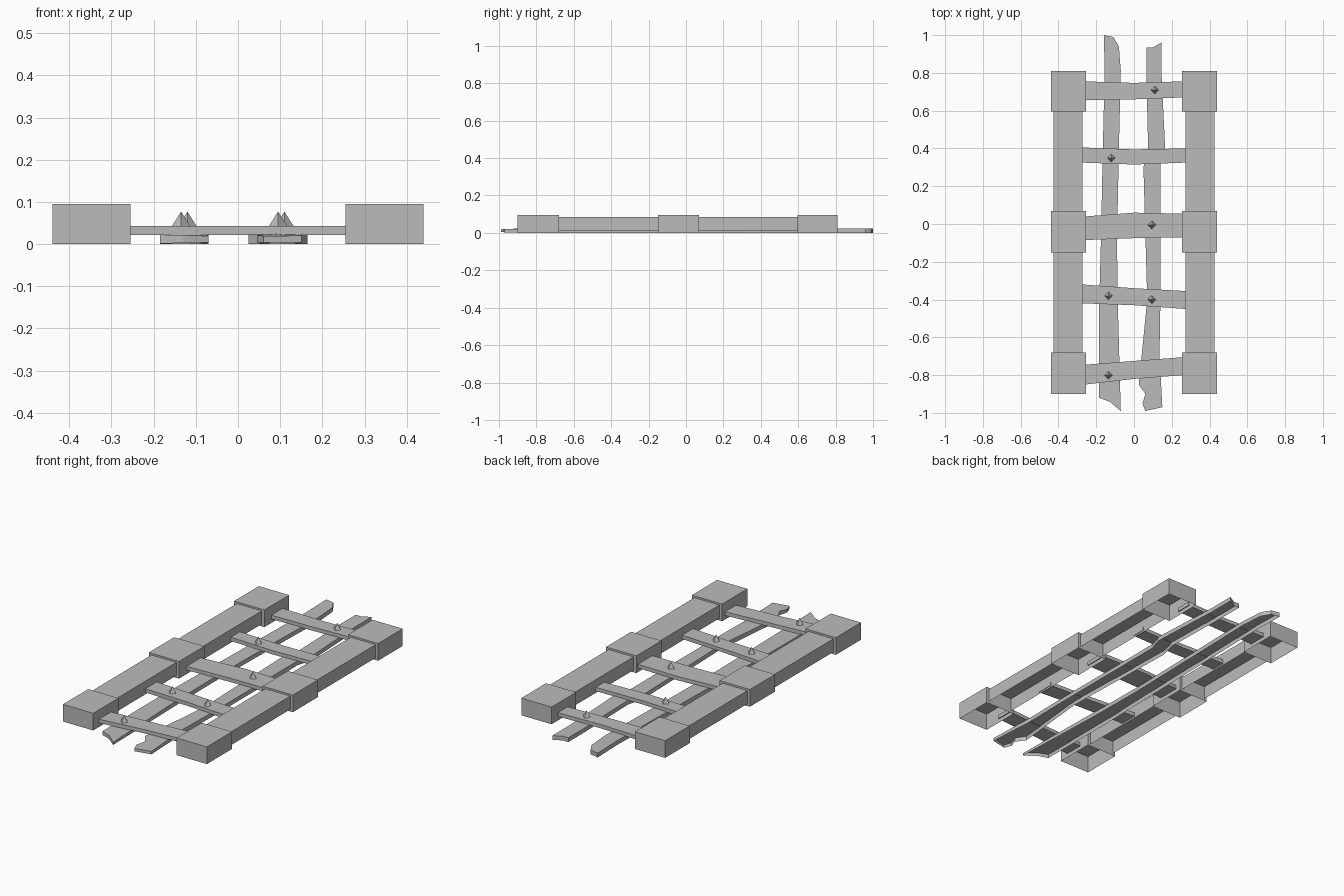
import bpy, bmesh

cube = bpy.data.objects.get("Cube")
if cube:
    bpy.data.objects.remove(cube, do_unlink=True)

grey = bpy.data.materials.new("plain grey")
grey.use_nodes = True
colour = (0.5, 0.5, 0.5, 1)
grey.diffuse_color = colour
grey.node_tree.nodes["Principled BSDF"].inputs["Base Color"].default_value = colour


def finish(name, bm):
    mesh = bpy.data.meshes.new(name)
    bm.to_mesh(mesh)
    bm.free()
    mesh.materials.append(grey)
    obj = bpy.data.objects.new(name, mesh)
    bpy.context.collection.objects.link(obj)
    return obj


def prism(name, outline, z0, z1, hollow=False, taper=None):
    """Extrude a flat outline upward; hollow leaves the underside open."""
    bm = bmesh.new()
    base = bm.faces.new([bm.verts.new((x, y, z0)) for x, y in outline])
    out = bmesh.ops.extrude_face_region(bm, geom=[base], use_keep_orig=True)
    for v in out["geom"]:
        if isinstance(v, bmesh.types.BMVert):
            v.co.z = z1
    bmesh.ops.recalc_face_normals(bm, faces=bm.faces)
    if taper:
        for v in bm.verts:
            taper(v)
    if hollow:
        bottom = [f for f in bm.faces if all(abs(v.co.z - z0) < 0.006 for v in f.verts)]
        bmesh.ops.delete(bm, geom=bottom, context="FACES_ONLY")
    return finish(name, bm)


def rect(x0, x1, y0, y1):
    return [(x0, y0), (x1, y0), (x1, y1), (x0, y1)]


# Side frames: hollow blocks joined by slimmer rails
blocks = [(-0.90, -0.68), (-0.15, 0.07), (0.595, 0.81)]
for side, s in (("left", 1), ("right", -1)):
    for i, (y0, y1) in enumerate(blocks):
        prism(f"{side}_block_{i + 1}", rect(s * 0.255, s * 0.44, y0, y1), 0, 0.095, True)
    for i in range(2):
        prism(f"{side}_rail_{i + 1}",
              rect(s * 0.272, s * 0.425, blocks[i][1], blocks[i + 1][0]), 0.012, 0.085, True)


# Long broken boards, lifting and thinning at the front tip
def thin_front(v):
    if v.co.y < -0.88:
        t = (-0.88 - v.co.y) / 0.11
        v.co.z += 0.004 * t if v.co.z < 0.01 else -0.005 * t


right_board = [(-.16, 1), (-.11, .99), (-.08, .94), (-.07, .81), (-.08, .4), (-.09, -.1),
               (-.085, -.45), (-.07, -.99), (-.13, -.94), (-.185, -.92), (-.185, -.45),
               (-.175, -.08), (-.165, .4), (-.155, .82)]
left_board = [(.065, .935), (.1, .935), (.145, .96), (.145, .81), (.165, .4), (.14, .32),
              (.14, -.4), (.135, -.69), (.15, -.97), (.06, -.99), (.045, -.95), (.06, -.9),
              (.025, -.85), (.05, -.6), (.07, -.4), (.05, .3), (.075, .4), (.065, .8)]
prism("right_long_board", right_board, 0, 0.024, True, thin_front)
prism("left_long_board", left_board, 0, 0.024, True, thin_front)

# Cross slats: half length, then (low, high) edges at right end, middle, left end
slats = [(.26, (-.85, -.745), (-.82, -.725), (-.80, -.705)),
         (.275, (-.42, -.32), (-.43, -.34), (-.45, -.355)),
         (.26, (-.085, .04), (-.075, .06), (-.07, .055)),
         (.275, (.325, .405), (.315, .395), (.325, .40)),
         (.26, (.655, .755), (.66, .747), (.67, .755))]
for i, (half, *edges) in enumerate(slats):
    xs = (-half, 0, half)
    low = [(x, e[0]) for x, e in zip(xs, edges)]
    high = [(x, e[1]) for x, e in zip(xs, edges)]
    prism(f"cross_slat_{i + 1}", low + high[::-1], 0.022, 0.043)

# Pointed nails sticking through the slats
nails = [(-.135, -.8), (-.135, -.38), (.095, -.4), (.095, -.005), (-.12, .35), (.11, .71)]
for i, (x, y) in enumerate(nails):
    bm = bmesh.new()
    bmesh.ops.create_cone(bm, cap_ends=False, segments=4, radius1=0.022, radius2=0, depth=0.035)
    bmesh.ops.remove_doubles(bm, verts=bm.verts, dist=0.0001)
    finish(f"nail_{i + 1}", bm).location = (x, y, 0.0595)
